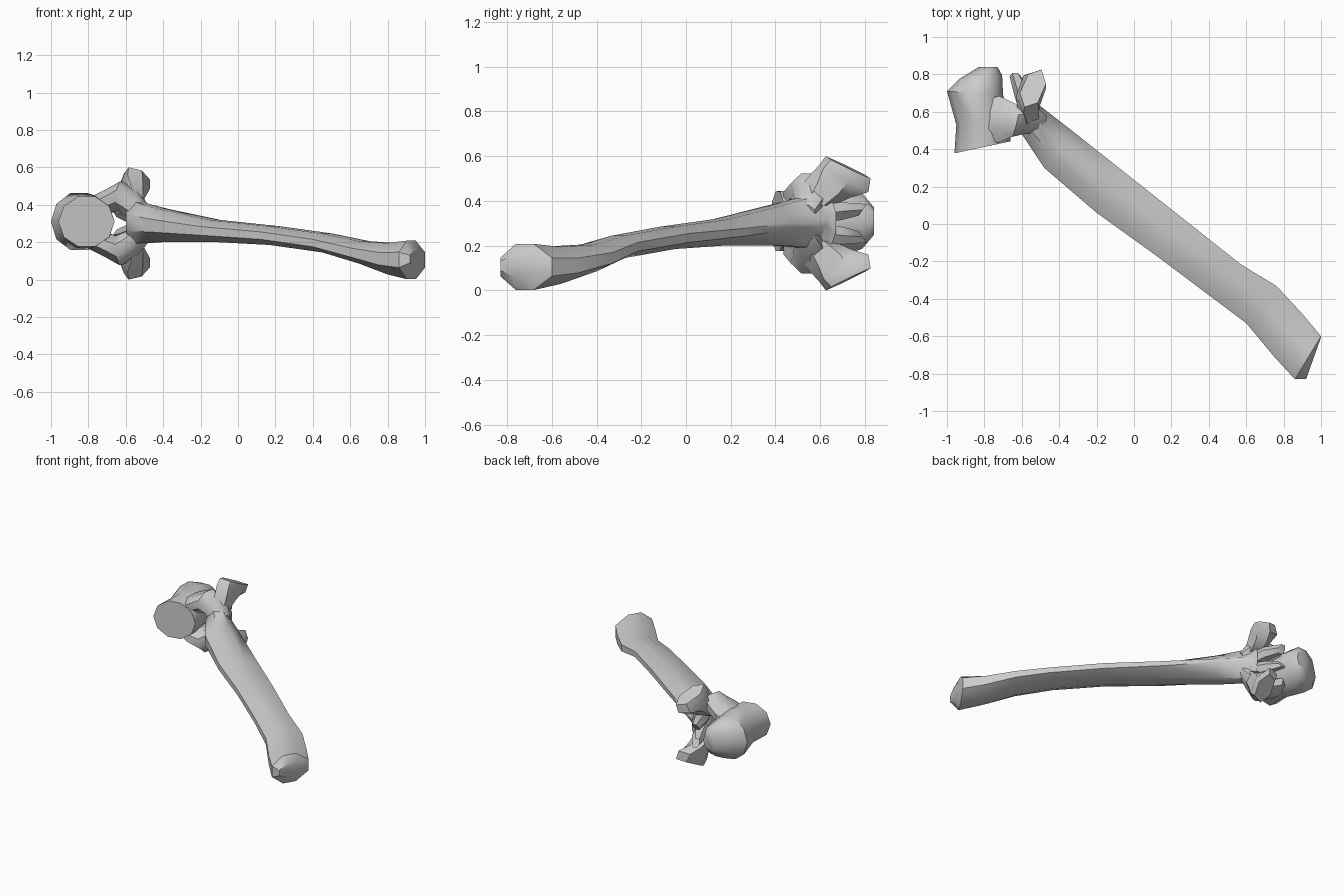
import bpy, bmesh, math
from mathutils import Vector

if "Cube" in bpy.data.objects:
    bpy.data.objects.remove(bpy.data.objects["Cube"])

MID = 0.30  # height of the symmetry plane of the paired parts


def loft(name, rings, angle=42):
    """Skin a list of equal-length point rings and cap both ends."""
    bm = bmesh.new()
    vr = [[bm.verts.new(p) for p in r] for r in rings]
    n = len(vr[0])
    for a, b in zip(vr, vr[1:]):
        for i in range(n):
            j = (i + 1) % n
            bm.faces.new((a[i], a[j], b[j], b[i]))
    bm.faces.new(vr[0])
    bm.faces.new(vr[-1])
    bmesh.ops.recalc_face_normals(bm, faces=bm.faces[:])
    me = bpy.data.meshes.new(name)
    bm.to_mesh(me)
    bm.free()
    ob = bpy.data.objects.new(name, me)
    bpy.context.collection.objects.link(ob)
    bpy.ops.object.select_all(action='DESELECT')
    ob.select_set(True)
    bpy.context.view_layer.objects.active = ob
    bpy.ops.object.shade_smooth_by_angle(angle=math.radians(angle))
    return ob


def ring(c, u, v, n, phase=0.0):
    c, u, v = Vector(c), Vector(u), Vector(v)
    return [c + u * math.cos(a) + v * math.sin(a)
            for a in (math.tau * (i + phase) / n for i in range(n))]


def pair(name, sections, n, phase=0.0):
    """Tube above the symmetry plane plus its mirror image below."""
    rings = [ring(*s, n, phase) for s in sections]
    loft(name + "_upper", rings)
    loft(name + "_lower", [[Vector((p.x, p.y, 2 * MID - p.z)) for p in r] for r in rings])


# Vertebral body: spool with a flat slanted front end and a domed rear end
body = [
    ((-.81, .41, .31), (.15, .032, 0), (0, 0, .14)),
    ((-.805, .54, .31), (.145, .01, 0), (0, 0, .145)),
    ((-.85, .70, .31), (.15, -.01, 0), (0, 0, .16)),
    ((-.82, .785, .31), (.115, .01, 0), (0, 0, .13)),
    ((-.78, .84, .31), (.05, .0, 0), (0, 0, .065)),
]
loft("vertebral_body", [ring(*s, 10) for s in body])

# Long flat spine: (outer edge xy, inner edge xy, mid height, half thickness, outer edge thickness)
spine = [
    ((-.52, .67), (-.60, .57), .305, .15, .3),
    ((-.50, .63), (-.60, .48), .305, .115, .12),
    ((-.32, .49), (-.48, .30), .29, .088, .15),
    ((-.03, .26), (-.20, .06), .26, .058, .3),
    ((.28, .015), (.12, -.17), .235, .050, .4),
    ((.57, -.215), (.40, -.38), .195, .050, .4),
    ((.76, -.33), (.60, -.53), .145, .060, .4),
    ((.90, -.48), (.75, -.71), .112, .083, .4),
    ((1.0, -.60), (.86, -.83), .105, .103, .4),
    ((.995, -.62), (.92, -.83), .11, .05, .5),
]
rings = []
for o, i, z, h, k in spine:
    a, b = Vector((*o, z)), Vector((*i, z))
    profile = [(0, k), (.35, 1), (.7, 1), (1, .4), (1, -.4), (.7, -1), (.35, -1), (0, -k)]
    rings.append([a.lerp(b, t) + Vector((0, 0, h * s)) for t, s in profile])
loft("long_spine", rings)

# Broad arch walls flaring from the body around the canal into the spine
pair("arch_wall", [
    ((-.82, .55, .37), (0, .11, 0), (.02, 0, .07)),
    ((-.73, .56, .41), (0, .135, 0), (.02, 0, .075)),
    ((-.635, .55, .445), (.02, .09, 0), (.01, 0, .085)),
    ((-.57, .555, .41), (.03, .08, 0), (.035, 0, .065)),
    ((-.50, .53, .345), (.03, .05, 0), (.02, 0, .04)),
], 8, .5)

# Side processes, flaring to blunt angular tips
pair("side_process", [
    ((-.57, .575, .38), (0, .085, 0), (.07, 0, 0)),
    ((-.56, .635, .455), (.01, .10, -.04), (.065, 0, 0)),
    ((-.55, .705, .50), (.04, .11, -.06), (.07, -.04, .02)),
    ((-.54, .725, .55), (.045, .10, -.05), (.055, -.03, .01)),
], 6)

# Rear joint prongs
pair("rear_joint", [
    ((-.55, .58, .34), (.05, 0, 0), (0, 0, .05)),
    ((-.59, .69, .355), (.045, .02, 0), (0, 0, .045)),
    ((-.635, .79, .36), (.03, .0, 0), (0, .02, .03)),
], 6)
